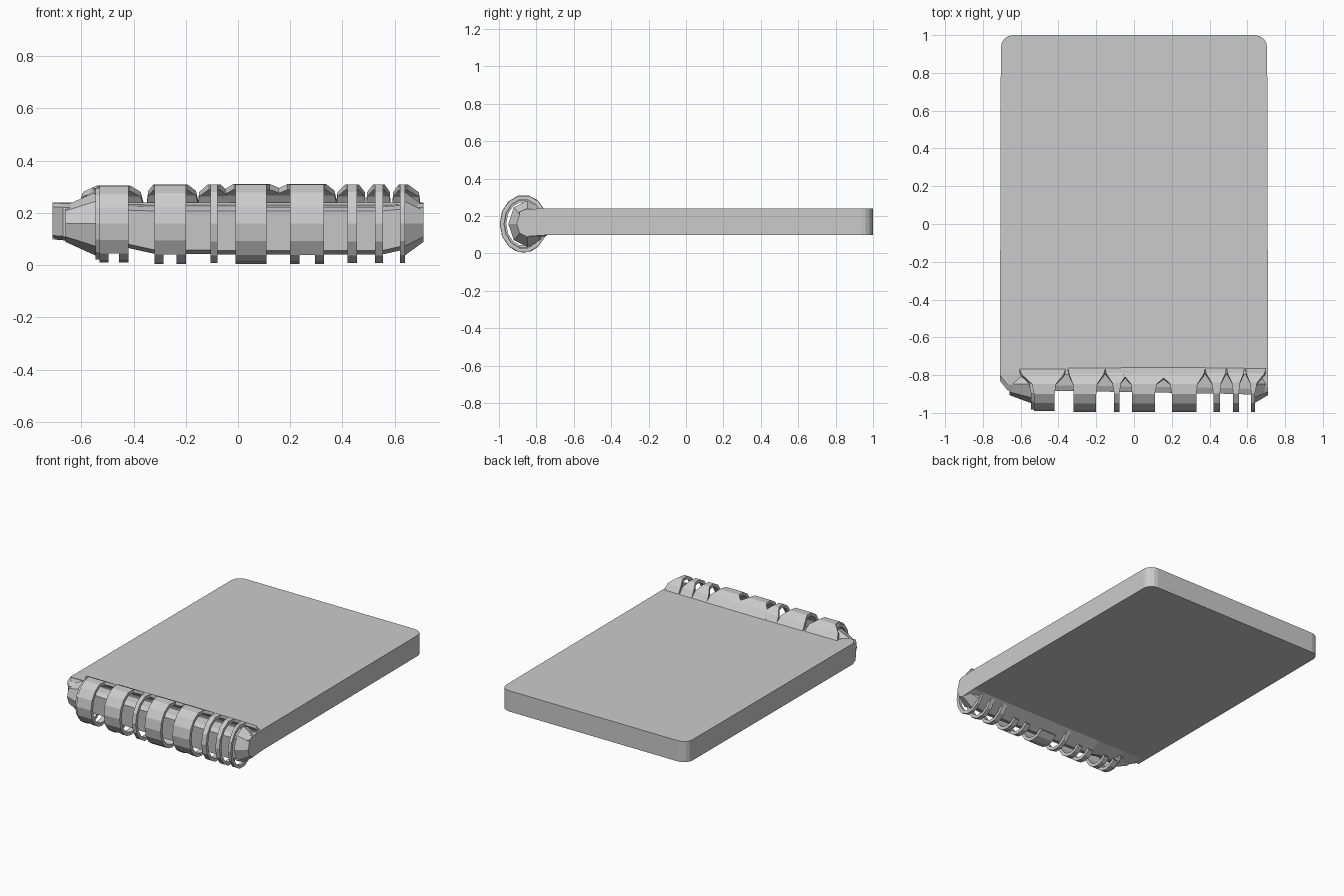
import bpy, bmesh
from math import sin, cos, pi, radians

if "Cube" in bpy.data.objects:
    bpy.data.objects.remove(bpy.data.objects["Cube"])

CY, CZ, RY, RZ = -0.868, 0.158, 0.128, 0.155   # binding axis and radii


def make(name, verts, faces):
    me = bpy.data.meshes.new(name)
    me.from_pydata(verts, [], faces)
    bm = bmesh.new()
    bm.from_mesh(me)
    bmesh.ops.recalc_face_normals(bm, faces=bm.faces)
    bm.to_mesh(me)
    bm.free()
    ob = bpy.data.objects.new(name, me)
    bpy.context.collection.objects.link(ob)
    return ob


def loft(name, sections, closed=False):
    """Skin a row of equal-length cross-sections; cap the ends unless closed."""
    n, m = len(sections[0]), len(sections)
    verts = [p for s in sections for p in s]
    faces = []
    for i in range(m if closed else m - 1):
        j = (i + 1) % m
        for k in range(n):
            l = (k + 1) % n
            faces.append((i * n + k, i * n + l, j * n + l, j * n + k))
    if not closed:
        faces += [tuple(range(n)), tuple(range((m - 1) * n, m * n))]
    return make(name, verts, faces)


# Page block with rounded far corners
outline = [(-0.71, -0.80), (0.71, -0.80)]
r = 0.065
for cx, a0 in ((0.705 - r, 0), (-0.705 + r, 90)):
    for i in range(5):
        a = radians(a0 + i * 22.5)
        outline.append((cx + r * cos(a), 1 - r + r * sin(a)))
loft("page_block", [[(x, y, z) for x, y in outline] for z in (0.098, 0.24)])


# Faceted spine between the rings: x, front y, bottom z, top z
stations = [(-0.71, -0.83, 0.098, 0.238), (-0.67, -0.88, 0.095, 0.236),
            (-0.54, -0.885, 0.06, 0.23), (-0.42, -0.885, 0.065, 0.225),
            (-0.33, -0.885, 0.045, 0.222), (0.0, -0.89, 0.04, 0.222),
            (0.55, -0.90, 0.04, 0.222), (0.64, -0.905, 0.06, 0.23),
            (0.71, -0.89, 0.092, 0.236)]
loft("spine", [[(x, -0.74, 0.098), (x, f + 0.055, b), (x, f + 0.01, b + 0.015),
                (x, f, t - 0.015), (x, f + 0.03, t), (x, -0.74, 0.238)]
               for x, f, b, t in stations])


def band(name, x0, x1, a0, a1, steps, fl=0.0, fr=0.0, thick=0.022, scale=1.0):
    """Hoop of flat facets; the rear upper part flares sideways by fl and fr."""
    closed = a1 - a0 == 360
    secs = []
    for i in range(steps if closed else steps + 1):
        a = radians(a0 + (a1 - a0) * i / steps)
        c, s = cos(a), sin(a)
        k = 0.0
        if c > 0.1 and s > 0:
            k = min(1.0, (c - 0.1) / 0.6)
        ring = []
        for d, x in ((0, x0 - fl * k), (0, x1 + fr * k),
                     (thick, x1 + fr * k), (thick, x0 - fl * k)):
            ring.append((x, CY + (RY * scale - d) * c, CZ + (RZ * scale - d) * s))
        secs.append(ring)
    return loft(name, secs, closed)


# Wide bands: top and front sheet, then two narrow legs underneath
wide = [(-0.53, -0.42, 0.08, 0.06, 0.96), (-0.32, -0.20, 0.03, 0.05, 0.99),
        (-0.01, 0.11, 0.06, 0.09, 1.0), (0.20, 0.33, 0.08, 0.05, 1.0)]
for i, (x0, x1, fl, fr, sc) in enumerate(wide):
    band(f"wide_ring_{i}", x0, x1, 30, 230, 8, fl, fr, scale=sc)
    if i == 2:
        band("wide_ring_base", x0, x1, 230, 310, 4)
    else:
        for x in (x0, x1 - 0.035):
            band(f"ring_leg_{i}", x, x + 0.035, 230, 310, 4, scale=sc)

# Single narrow rings
narrow = [(-0.545, -0.525, 0.05, 0.0, 0.9), (-0.105, -0.078, 0.05, 0.05, 1.0),
          (0.42, 0.455, 0.045, 0.035, 1.0), (0.525, 0.555, 0.035, 0.03, 1.0),
          (0.62, 0.64, 0.03, 0.06, 0.99)]
for i, (x0, x1, fl, fr, sc) in enumerate(narrow):
    band(f"narrow_ring_{i}", x0, x1, 0, 360, 14, fl, fr, scale=sc)

# Tapered end pieces where the binding meets the page corners
for name, xa, xb in (("left_end_cap", -0.54, -0.66), ("right_end_cap", 0.635, 0.71)):
    secs = []
    for x, s in ((xa, 0.8), (xb, 0.45)):
        secs.append([(x, CY + 0.02 + RY * s * cos(2 * pi * i / 8),
                      CZ + RZ * s * sin(2 * pi * i / 8)) for i in range(8)])
    loft(name, secs)
